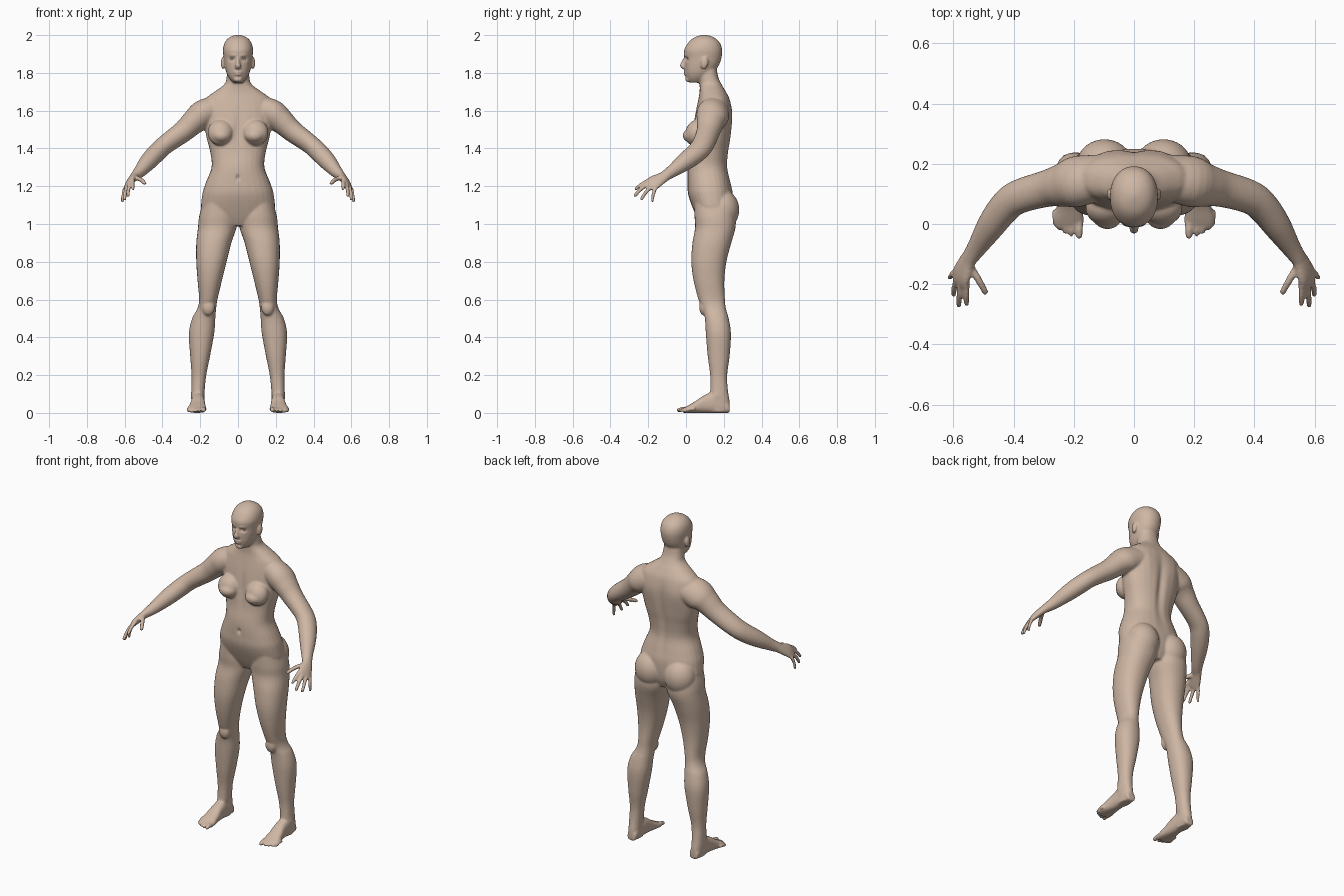
import bpy, bmesh, math
from mathutils import Vector, Matrix

bm = bmesh.new()
SEG = 28


def spline(rows, n=4):
    """Catmull-Rom interpolation of numeric rows."""
    rows = [Vector(r) for r in rows]
    out = []
    for i in range(len(rows) - 1):
        a, b, c, d = rows[max(i - 1, 0)], rows[i], rows[i + 1], rows[min(i + 2, len(rows) - 1)]
        for k in range(n):
            t = k / n
            out.append(0.5 * (2 * b + (c - a) * t + (2 * a - 5 * b + 4 * c - d) * t * t
                              + (3 * b - a - 3 * c + d) * t ** 3))
    return out + [rows[-1]]


def skin(rings):
    """Bridge closed rings of points and cap both ends."""
    vs = [[bm.verts.new(p) for p in r] for r in rings]
    for a, b in zip(vs, vs[1:]):
        for i in range(len(a)):
            j = (i + 1) % len(a)
            bm.faces.new((a[i], a[j], b[j], b[i]))
    bm.faces.new(vs[0][::-1])
    bm.faces.new(vs[-1])


def oval(c, u, v, power=2.0):
    pts = []
    for i in range(SEG):
        a = 2 * math.pi * i / SEG
        ca, sa = math.cos(a), math.sin(a)
        pts.append(c + u * math.copysign(abs(ca) ** (2 / power), ca)
                   + v * math.copysign(abs(sa) ** (2 / power), sa))
    return pts


def stack(rows, side=1, power=2.2):
    """Horizontal sections: z, x min, x max, y front, y back."""
    skin([oval(Vector((side * (x0 + x1) / 2, (f + b) / 2, z)), Vector(((x1 - x0) / 2, 0, 0)),
               Vector((0, (b - f) / 2, 0)), power) for z, x0, x1, f, b in spline(rows)])


def tube(rows, side=1, ref=(0.04, 0.04, -0.05)):
    """Limb along a path: x, y, z, radius along ref, radius across."""
    rows = spline(rows)
    P = [Vector((r[0] * side, r[1], r[2])) for r in rows]
    ref = Vector((ref[0] * side, ref[1], ref[2]))
    rings = []
    for i, r in enumerate(rows):
        t = (P[min(i + 1, len(P) - 1)] - P[max(i - 1, 0)]).normalized()
        u = (ref - t * ref.dot(t)).normalized()
        rings.append(oval(P[i], u * r[3], t.cross(u) * r[4]))
    skin(rings)


def digit(a, b, c, r, side):
    rows = [(*a, r * 1.1, r * 1.1), (*b, r, r), (*c, r * 0.85, r * 0.85)]
    tip = Vector(c) + (Vector(c) - Vector(b)).normalized() * r * 0.7
    tube(rows + [(*tip, r * 0.4, r * 0.4)], side)


def ball(c, r, tilt=0.0, target=None):
    m = Matrix.Translation(c) @ Matrix.Rotation(tilt, 4, 'X') @ Matrix.Diagonal((*r, 1))
    bmesh.ops.create_uvsphere(target or bm, u_segments=28, v_segments=18, radius=1, matrix=m)


# torso and neck
stack([(z, -w, w, f, b) for z, w, f, b in (
    (0.99, .06, .08, .22), (1.05, .185, .05, .245), (1.15, .19, .013, .25), (1.22, .17, .008, .237),
    (1.30, .14, .010, .22), (1.38, .147, .025, .225), (1.45, .165, .032, .236), (1.53, .18, .04, .243),
    (1.60, .19, .052, .243), (1.66, .175, .065, .232), (1.70, .125, .072, .212), (1.74, .072, .072, .188),
    (1.78, .06, .068, .17), (1.84, .055, .06, .16))], power=2.3)

# head
stack([(z, -w, w, f, b) for z, w, f, b in (
    (1.748, .025, .02, .08), (1.77, .045, .004, .115), (1.80, .061, -.004, .145), (1.84, .071, -.008, .174),
    (1.88, .076, -.008, .188), (1.92, .08, -.011, .192), (1.955, .073, .008, .182), (1.98, .056, .032, .160),
    (1.994, .034, .06, .134), (2.002, .008, .09, .105))], power=2.15)
tube([(0, .004, 1.885, .009, .012), (0, -.012, 1.855, .01, .014), (0, -.019, 1.836, .016, .013),
      (0, -.008, 1.824, .012, .006)], ref=(1, 0, 0))
for z, w in ((1.803, .023), (1.792, .02)):
    ball((0, -.001, z), (w, .013, .006))
ball((0, .014, 1.765), (.024, .02, .014))

for s in (1, -1):
    # ears
    ball((s * .08, .098, 1.852), (.011, .02, .032), -.15)
    # chest and seat
    ball((s * .093, .052, 1.484), (.068, .055, .07), -.35)
    ball((s * .088, .048, 1.468), (.058, .066, .043))
    ball((s * .098, .195, 1.075), (.094, .087, .105))
    # leg
    stack([(1.12, .03, .185, .045, .25), (1.04, .006, .206, .045, .262), (.98, .008, .212, .048, .262),
           (.90, .035, .221, .034, .24), (.80, .06, .221, .028, .214), (.70, .085, .214, .04, .203),
           (.60, .109, .206, .066, .206), (.55, .116, .216, .088, .212), (.50, .12, .243, .1, .226),
           (.42, .126, .26, .105, .238), (.30, .148, .253, .115, .231), (.20, .168, .246, .128, .218),
           (.12, .176, .247, .128, .222), (.05, .178, .246, .12, .232), (.004, .184, .24, .12, .228)], s)
    ball((s * .157, .095, .56), (.034, .025, .045))
    # foot
    rows = [(.231, .21, .018, .03), (.222, .21, .029, .06), (.16, .211, .034, .11), (.10, .212, .037, .095),
            (.05, .215, .044, .062), (.015, .217, .05, .042), (-.012, .216, .046, .026)]
    skin([oval(Vector((s * x, y, h / 2)), Vector((w, 0, 0)), Vector((0, 0, h / 2)), 2.5)
          for y, x, w, h in spline(rows)])
    # toes
    for x, y, r in ((.182, -.041, .0125), (.207, -.036, .009), (.227, -.029, .009),
                    (.246, -.018, .0085), (.263, -.002, .008)):
        digit((x, y + .05, .02), (x, y + .02, .019), (x, y, r + .001), r, s)
    # arm
    tube([(.10, .155, 1.61, .075, .07), (.185, .142, 1.578, .088, .076), (.235, .13, 1.54, .074, .066),
          (.29, .118, 1.49, .062, .057), (.385, .09, 1.42, .058, .05), (.43, .055, 1.378, .055, .05),
          (.475, -.005, 1.33, .048, .046), (.52, -.075, 1.278, .034, .033), (.55, -.118, 1.25, .029, .023)], s)
    # palm
    tube([(.54, -.10, 1.26, .028, .024), (.557, -.13, 1.242, .034, .021), (.572, -.165, 1.222, .043, .018),
          (.581, -.187, 1.206, .043, .013), (.583, -.195, 1.2, .03, .008)], s)
    # fingers and thumb
    digit((.557, -.19, 1.234), (.557, -.235, 1.21), (.556, -.266, 1.185), .0105, s)
    digit((.575, -.192, 1.217), (.58, -.24, 1.184), (.582, -.27, 1.15), .0105, s)
    digit((.59, -.182, 1.2), (.597, -.215, 1.165), (.599, -.235, 1.132), .01, s)
    digit((.602, -.163, 1.187), (.609, -.175, 1.15), (.612, -.178, 1.12), .009, s)
    digit((.548, -.135, 1.245), (.517, -.185, 1.236), (.494, -.226, 1.216), .012, s)

bmesh.ops.recalc_face_normals(bm, faces=bm.faces)
mesh = bpy.data.meshes.new("parts")
bm.to_mesh(mesh)
body = bpy.data.objects.new("body", mesh)
bpy.context.collection.objects.link(body)

# fuse the parts into one skin
remesh = body.modifiers.new("fuse", 'REMESH')
remesh.mode = 'VOXEL'
remesh.voxel_size = 0.006
smooth = body.modifiers.new("blend", 'SMOOTH')
smooth.factor, smooth.iterations = 0.5, 5
deps = bpy.context.evaluated_depsgraph_get()
fused = bpy.data.meshes.new_from_object(body.evaluated_get(deps))
body.modifiers.clear()
body.data = fused

# sculpted dents: centre, falloff radii, push
dents = [((0, .01, 1.245), (.009, .03, .014), (0, .012, 0)),
         ((0, .245, 1.42), (.022, .04, .17), (0, -.014, 0)),
         ((0, .04, 1.50), (.018, .04, .09), (0, .008, 0)),
         ((0, -.01, 1.7975), (.022, .02, .003), (0, .004, 0))]
for s in (1, -1):
    dents += [((s * .031, .0, 1.873), (.015, .03, .009), (0, .013, 0)),
              ((s * .03, -.005, 1.893), (.02, .02, .006), (0, -.004, 0)),
              ((s * .09, .245, 1.57), (.05, .04, .07), (0, .006, 0)),
              ((s * .21, .16, .09), (.07, .02, .02), (s * .004, 0, 0))]
for v in fused.vertices:
    for c, r, push in dents:
        d = sum(((v.co[i] - c[i]) / r[i]) ** 2 for i in range(3))
        if d < 6:
            v.co += Vector(push) * math.exp(-d)
    v.co.z = max(v.co.z, 0)
for p in fused.polygons:
    p.use_smooth = True

# eyes
eyes_bm = bmesh.new()
for s in (1, -1):
    ball((s * .031, .022, 1.872), (.015, .014, .011), target=eyes_bm)
eyes_mesh = bpy.data.meshes.new("eyes")
eyes_bm.to_mesh(eyes_mesh)
eyes = bpy.data.objects.new("eyes", eyes_mesh)
bpy.context.collection.objects.link(eyes)

skin_mat = bpy.data.materials.new("skin")
skin_mat.diffuse_color = (0.62, 0.47, 0.37, 1)
for o in (body, eyes):
    o.data.materials.clear()
    o.data.materials.append(skin_mat)
    for p in o.data.polygons:
        p.use_smooth = True
